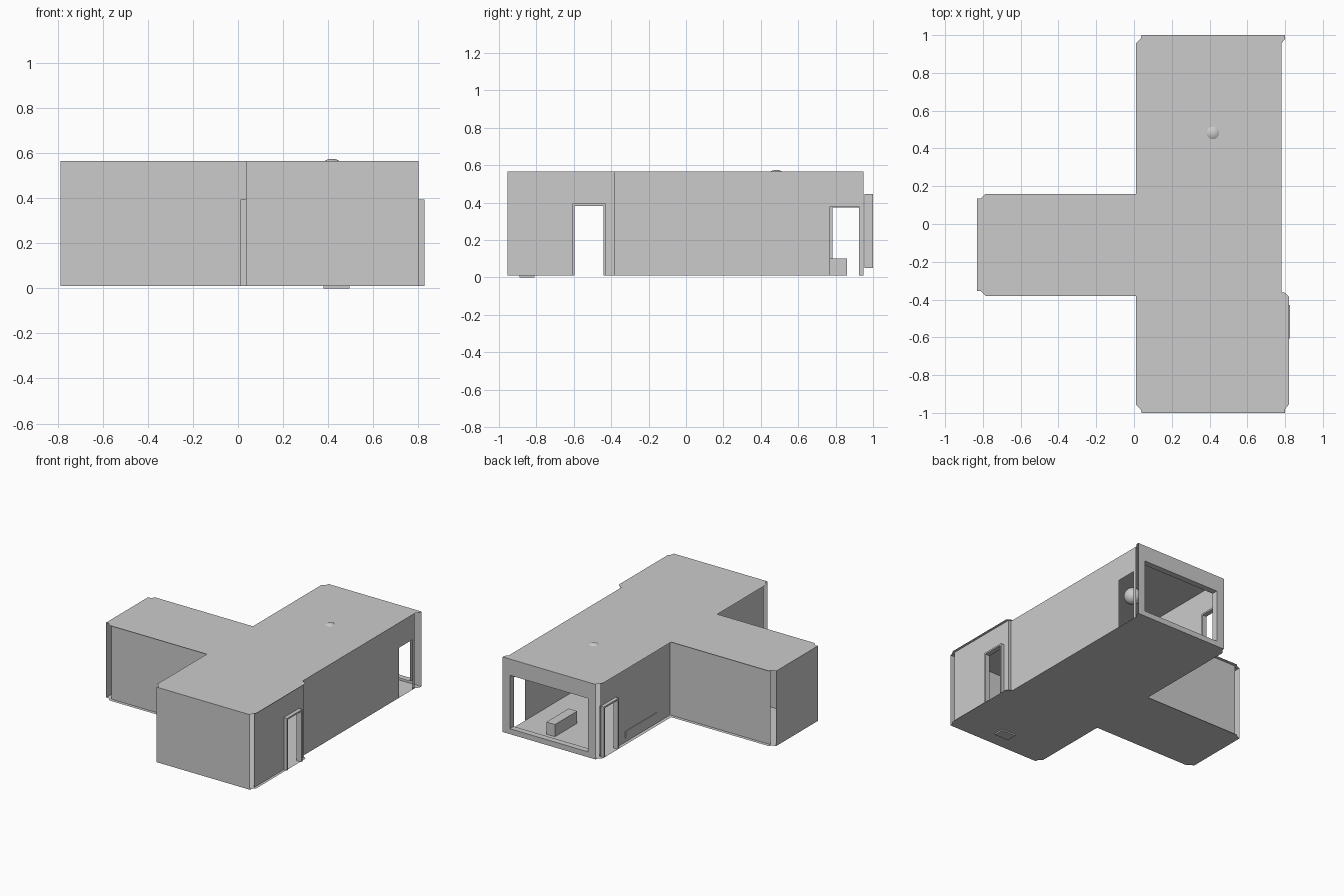
import bpy, bmesh

if "Cube" in bpy.data.objects:
    bpy.data.objects.remove(bpy.data.objects["Cube"])

Z0, Z1 = 0.01, 0.565


def finish(name, bm):
    bmesh.ops.remove_doubles(bm, verts=bm.verts, dist=1e-5)
    mesh = bpy.data.meshes.new(name)
    bm.to_mesh(mesh)
    bm.free()
    ob = bpy.data.objects.new(name, mesh)
    bpy.context.collection.objects.link(ob)
    return ob


def sheet(name, outline, z, up):
    bm = bmesh.new()
    pts = outline if up else outline[::-1]
    bm.faces.new([bm.verts.new((x, y, z)) for x, y in pts])
    return finish(name, bm)


def wall(name, axis, pos, a, b, holes=()):
    """Thin wall running along 'axis' from a to b, with rectangular holes."""
    bm = bmesh.new()
    ss = sorted({a, b, *[v for h in holes for v in h[:2]]})
    zs = sorted({Z0, Z1, *[v for h in holes for v in h[2:]]})
    for s0, s1 in zip(ss, ss[1:]):
        for z0, z1 in zip(zs, zs[1:]):
            ms, mz = (s0 + s1) / 2, (z0 + z1) / 2
            if any(h[0] < ms < h[1] and h[2] < mz < h[3] for h in holes):
                continue
            quad = [(s0, z0), (s1, z0), (s1, z1), (s0, z1)]
            bm.faces.new([bm.verts.new((s, pos, z) if axis == 'x' else (pos, s, z))
                          for s, z in quad])
    return finish(name, bm)


def add_box(bm, x0, x1, y0, y1, z0, z1):
    for v in bmesh.ops.create_cube(bm, size=1)['verts']:
        v.co = (x1 if v.co.x > 0 else x0, y1 if v.co.y > 0 else y0,
                z1 if v.co.z > 0 else z0)


def box(name, *dims):
    bm = bmesh.new()
    add_box(bm, *dims)
    return finish(name, bm)


def door_frame(name, x0, x1, y0, y1, top=0.395, t=0.012):
    bm = bmesh.new()
    add_box(bm, x0, x1, y0, y0 + t, Z0, top)
    add_box(bm, x0, x1, y1 - t, y1, Z0, top)
    add_box(bm, x0, x1, y0 + t, y1 - t, top - t, top)
    return finish(name, bm)


# Floor and ceiling share one T-shaped outline with notched corners
plan = [(.04, -1), (.80, -1), (.80, -.98), (.82, -.955), (.82, -.385), (.80, -.365),
        (.78, -.36), (.78, .955), (.80, .98), (.80, 1), (.04, 1), (.035, .98),
        (.01, .955), (.01, .16), (-.785, .16), (-.81, .135), (-.83, .135),
        (-.83, -.355), (-.81, -.355), (-.785, -.38), (.01, -.38), (.01, -.955),
        (.035, -.98)]
sheet("floor", plan, Z0, False)
sheet("ceiling", plan, Z1, True)

# Walls: end walls flush with the outline, side walls set in
near_door = (-.60, -.435, Z0, .39)
far_door = (.77, .925, Z0, .38)
window = (.10, .74, .05, .445)
wall("front_wall", 'x', -1, .035, .80)
wall("back_wall", 'x', 1, .035, .80, [window])
wall("right_wall_front", 'y', .80, -.955, -.38, [near_door])
wall("right_wall_step", 'x', -.38, .78, .80)
wall("right_wall_back", 'y', .78, -.38, .95, [far_door])
wall("left_wall_front", 'y', .035, -.955, -.355, [near_door])
wall("left_wall_back", 'y', .035, .135, .95, [far_door])
wall("wing_front_wall", 'x', -.355, -.787, .035)
wall("wing_back_wall", 'x', .135, -.787, .035)
wall("wing_end_wall", 'y', -.83, -.355, .135)

# Window reveal running inward from the back wall
bm = bmesh.new()
x0, x1, z0, z1 = window
ring = [(x0, z0), (x1, z0), (x1, z1), (x0, z1)]
for p, q in zip(ring, ring[1:] + ring[:1]):
    bm.faces.new([bm.verts.new(c) for c in ((p[0], 1, p[1]), (q[0], 1, q[1]),
                                            (q[0], .955, q[1]), (p[0], .955, p[1]))])
finish("window_reveal", bm)

# Door frames
door_frame("right_door_frame", .79, .827, -.607, -.43)
door_frame("left_front_door_frame", .01, .045, -.607, -.43)
door_frame("left_back_door_frame", .01, .045, .77, .945, .385)

# Furniture
box("bench", .47, .54, .60, .86, Z0, .10)
box("low_wall_panel", .03, .045, .29, .66, .04, .09)
box("floor_box", .38, .495, -.89, -.81, 0, .10)

# Ceiling lamp
bpy.ops.mesh.primitive_uv_sphere_add(segments=32, ring_count=16, radius=.06,
                                     location=(.417, .482, .515))
bpy.context.object.name = "ceiling_lamp"
bpy.ops.object.shade_smooth()
